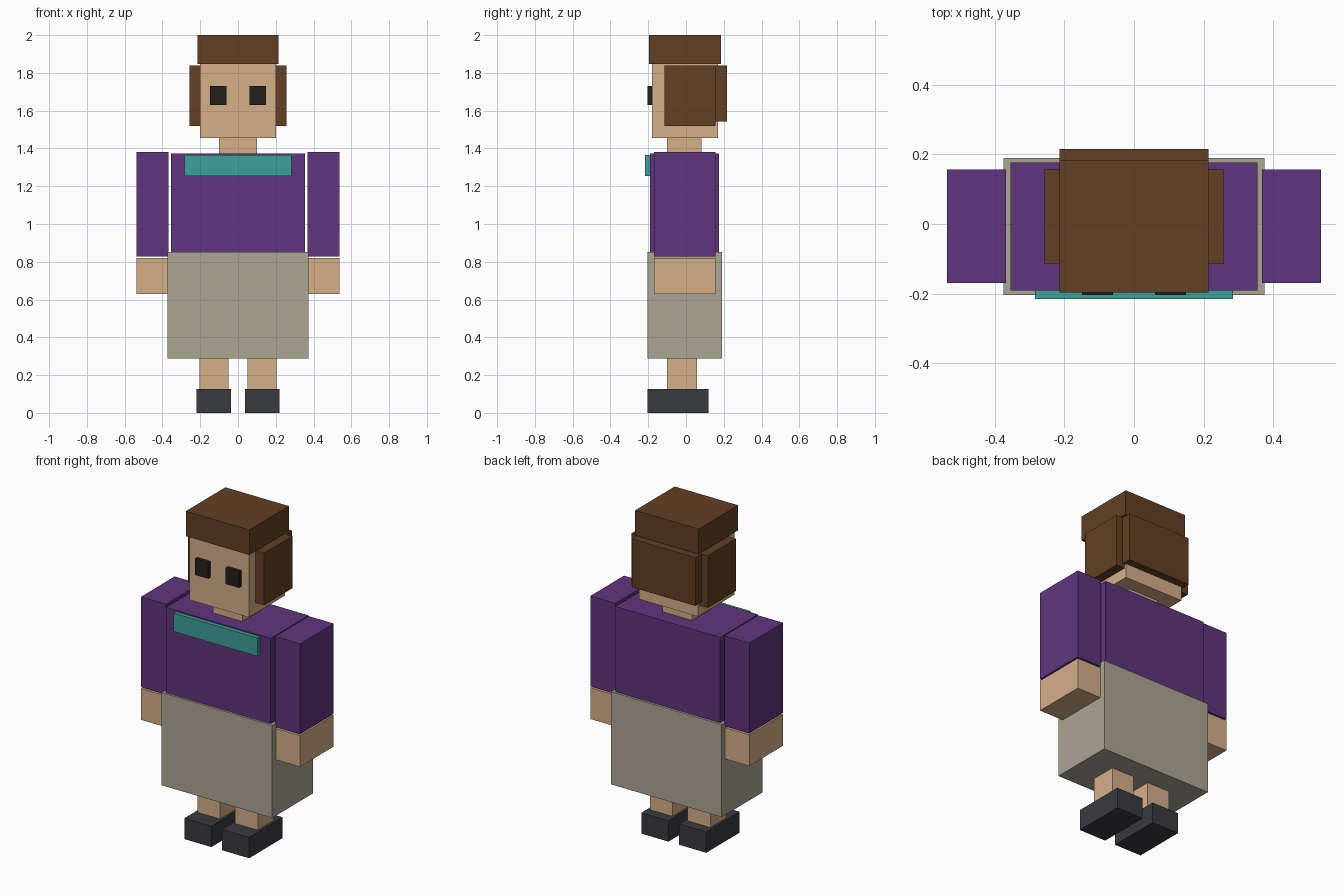
import bpy
import bmesh

if "Cube" in bpy.data.objects:
    bpy.data.objects.remove(bpy.data.objects["Cube"])


def material(name, rgb):
    m = bpy.data.materials.new(name)
    m.diffuse_color = (*[(c / 255) ** 2.2 for c in rgb], 1)
    m.use_nodes = True
    m.node_tree.nodes["Principled BSDF"].inputs["Base Color"].default_value = m.diffuse_color
    return m


SKIN = material("skin", (212, 174, 136))
HAIR = material("brown", (98, 66, 40))
PURPLE = material("purple", (96, 56, 124))
TEAL = material("teal", (64, 160, 150))
CLOTH = material("stone", (170, 164, 147))
DARK = material("charcoal", (60, 61, 66))
BLACK = material("black", (40, 38, 34))


def box(name, mat, x, y, z):
    """Box spanning the given (min, max) ranges."""
    bm = bmesh.new()
    bmesh.ops.create_cube(bm, size=1)
    for v in bm.verts:
        v.co = [r[0] if c < 0 else r[1] for c, r in zip(v.co, (x, y, z))]
    mesh = bpy.data.meshes.new(name)
    bm.to_mesh(mesh)
    bm.free()
    mesh.materials.append(mat)
    obj = bpy.data.objects.new(name, mesh)
    bpy.context.collection.objects.link(obj)
    return obj


def pair(name, mat, x, y, z):
    """The same box on both sides of the body."""
    box("right_" + name, mat, (-x[1], -x[0]), y, z)
    box("left_" + name, mat, x, y, z)


# Head and hair
box("head", SKIN, (-0.2, 0.2), (-0.181, 0.169), (1.456, 1.86))
box("hair_top", HAIR, (-0.214, 0.214), (-0.197, 0.184), (1.847, 2.0))
box("hair_back", HAIR, (-0.214, 0.214), (0.156, 0.216), (1.543, 1.838))
pair("hair_side", HAIR, (0.197, 0.257), (-0.115, 0.157), (1.52, 1.838))
pair("eye", BLACK, (0.06, 0.149), (-0.204, -0.179), (1.631, 1.73))
box("neck", SKIN, (-0.1, 0.1), (-0.1, 0.083), (1.36, 1.47))

# Upper body
box("torso", PURPLE, (-0.354, 0.354), (-0.191, 0.176), (0.845, 1.373))
box("collar", TEAL, (-0.284, 0.284), (-0.216, -0.185), (1.254, 1.366))
pair("sleeve", PURPLE, (0.368, 0.537), (-0.169, 0.156), (0.829, 1.38))
pair("hand", SKIN, (0.368, 0.537), (-0.169, 0.156), (0.629, 0.82))

# Lower body
box("skirt", CLOTH, (-0.374, 0.374), (-0.204, 0.19), (0.287, 0.852))
pair("leg", SKIN, (0.051, 0.204), (-0.1, 0.057), (0.12, 0.3))
pair("shoe", DARK, (0.036, 0.219), (-0.205, 0.118), (0.0, 0.127))
